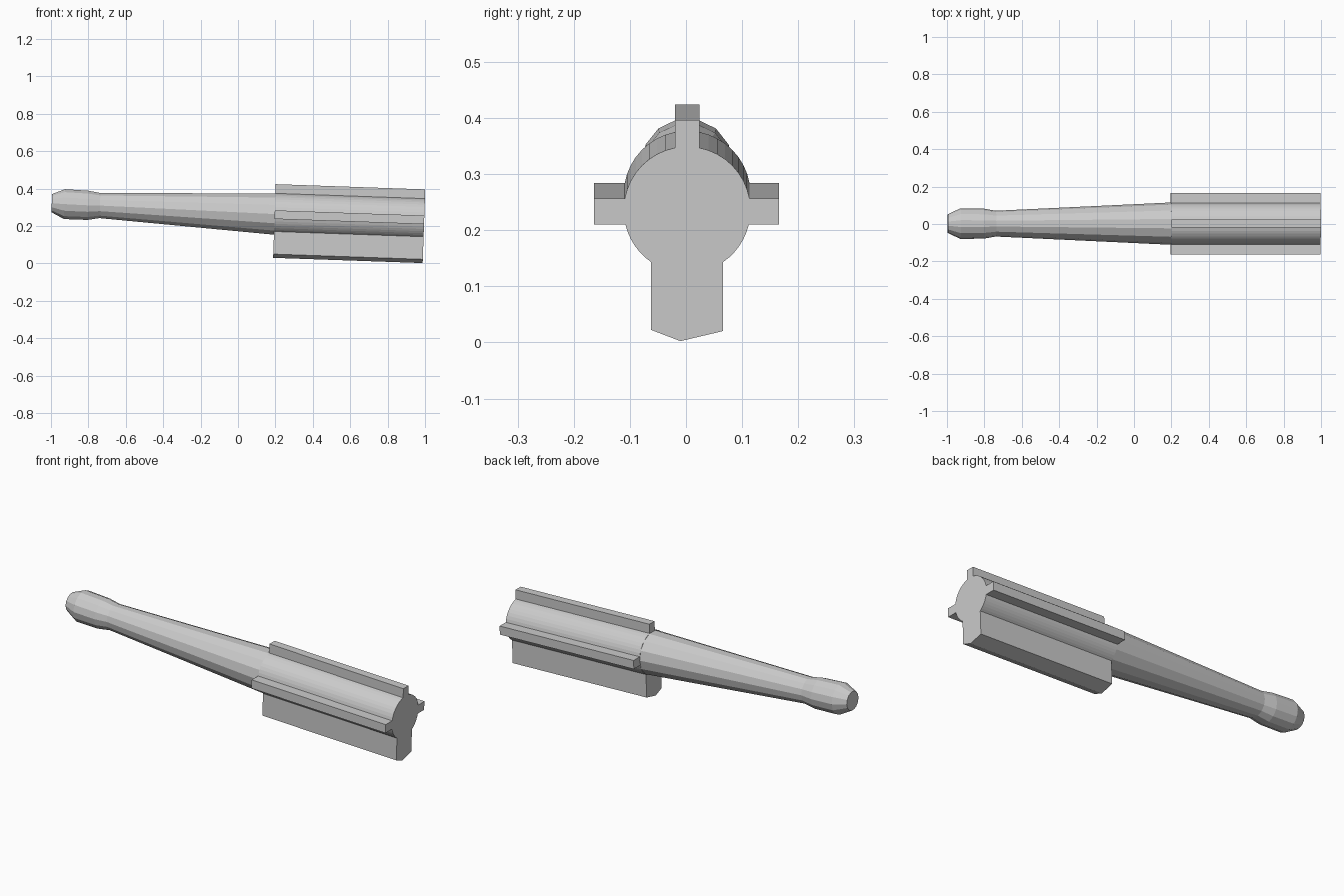
import bpy, bmesh
from math import sin, cos, pi, asin, radians, sqrt

if "Cube" in bpy.data.objects:
    bpy.data.objects.remove(bpy.data.objects["Cube"])

TILT = radians(2.0)
ORIGIN = (0.196, 0.002, 0.264)
R = 0.113


def finish(name, bm):
    bmesh.ops.recalc_face_normals(bm, faces=bm.faces)
    mesh = bpy.data.meshes.new(name)
    bm.to_mesh(mesh)
    bm.free()
    ob = bpy.data.objects.new(name, mesh)
    bpy.context.collection.objects.link(ob)
    ob.location = ORIGIN
    ob.rotation_euler = (0, TILT, 0)
    return ob


def arc(a0, a1, n=8):
    # points on the barrel circle, angles in radians, (y, z)
    return [(R * cos(a0 + (a1 - a0) * i / n), R * sin(a0 + (a1 - a0) * i / n))
            for i in range(n + 1)]


# Finned barrel: one cross-section extruded along the tilted axis
top, hi, lo, keel = asin(0.022 / R), asin(0.020 / R), asin(0.026 / R), asin(0.064 / R)
profile = arc(hi, pi / 2 - top)
profile += [(0.022, 0.160), (-0.022, 0.160)]
profile += arc(pi / 2 + top, pi - hi)
profile += [(-0.166, 0.020), (-0.166, -0.026)]
profile += arc(pi + lo, 1.5 * pi - keel, 6)
profile += [(-0.064, -0.214), (-0.012, -0.234), (0.064, -0.216)]
profile += arc(1.5 * pi + keel, 2 * pi - lo, 6)
profile += [(0.164, -0.026), (0.164, 0.020)]

bm = bmesh.new()
face = bm.faces.new([bm.verts.new((0, y, z)) for y, z in profile])
ext = bmesh.ops.extrude_face_region(bm, geom=[face], use_keep_orig=True)
bmesh.ops.translate(bm, vec=(0.8, 0, 0),
                    verts=[v for v in ext["geom"] if isinstance(v, bmesh.types.BMVert)])
finish("finned_barrel", bm)

# Tapered shaft with a faceted, swollen knob: (along, rise, radius)
rings = [(0.0, 0.0, 0.113), (-0.935, 0.013, 0.069), (-1.0, 0.012, 0.080),
         (-1.125, 0.014, 0.082), (-1.193, 0.017, 0.050)]
SIDES = 14
bm = bmesh.new()
loops = [[bm.verts.new((u, r * cos(2 * pi * i / SIDES), w + r * sin(2 * pi * i / SIDES)))
          for i in range(SIDES)] for u, w, r in rings]
for a, b in zip(loops, loops[1:]):
    for i in range(SIDES):
        j = (i + 1) % SIDES
        bm.faces.new((a[i], a[j], b[j], b[i]))
bm.faces.new(loops[0])
bm.faces.new(loops[-1])
finish("tapered_shaft", bm)
